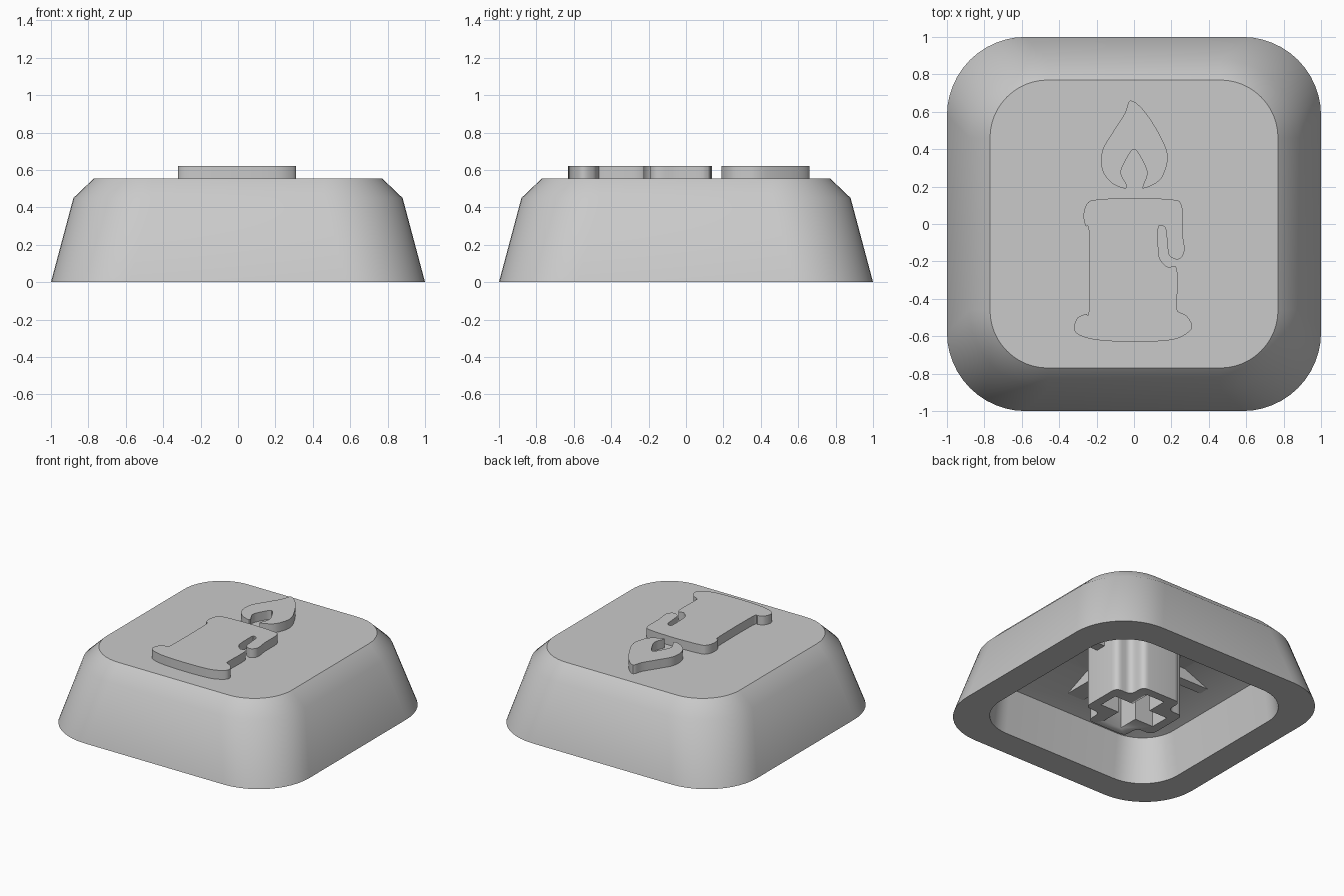
import bpy
import bmesh
from math import cos, sin, pi, radians
from mathutils import Vector

if "Cube" in bpy.data.objects:
    bpy.data.objects.remove(bpy.data.objects["Cube"], do_unlink=True)

GREY = (0.59, 0.59, 0.59, 1)
grey = bpy.data.materials.new("light grey plastic")
grey.use_nodes = True
grey.diffuse_color = GREY
grey.node_tree.nodes["Principled BSDF"].inputs["Base Color"].default_value = GREY


def rounded_square(half, radius, steps=12):
    """Corner arcs of a rounded square, counter-clockwise."""
    centre = half - radius
    points = []
    for quarter, (sx, sy) in enumerate([(1, 1), (-1, 1), (-1, -1), (1, -1)]):
        for step in range(steps + 1):
            a = (quarter + step / steps) * pi / 2
            points.append((sx * centre + radius * cos(a), sy * centre + radius * sin(a)))
    return points


def smooth_outline(points, steps=4):
    """Closed Catmull-Rom curve through points given in hundredths."""
    result = []
    count = len(points)
    for i in range(count):
        a, b, c, d = (points[(i + k) % count] for k in (-1, 0, 1, 2))
        for step in range(steps):
            t = step / steps
            result.append(tuple(
                (2 * q + (r - p) * t + (2 * p - 5 * q + 4 * r - s) * t ** 2
                 + (3 * q - p - 3 * r + s) * t ** 3) / 200
                for p, q, r, s in zip(a, b, c, d)))
    return result


def plus_outline(arm, half):
    """Plus sign with arms along x and y."""
    quarter = [(arm, -half), (arm, half), (half, half)]
    points = []
    for turn in range(4):
        points += quarter
        quarter = [(-y, x) for x, y in quarter]
    return points


def round_corners(points, size, steps=5):
    """Replace each corner by a short curve."""
    result = []
    for i, point in enumerate(points):
        p = Vector(point)
        start = p + (Vector(points[i - 1]) - p).normalized() * size
        end = p + (Vector(points[(i + 1) % len(points)]) - p).normalized() * size
        for step in range(steps + 1):
            t = step / steps
            result.append(tuple(start.lerp(p, t).lerp(p.lerp(end, t), t)))
    return result


def loft(name, sections, angle=40):
    """Skin (outline, height) sections and cap both ends."""
    bm = bmesh.new()
    rings = [[bm.verts.new((x, y, z)) for x, y in outline] for outline, z in sections]
    for low, high in zip(rings, rings[1:]):
        for i in range(len(low)):
            j = (i + 1) % len(low)
            bm.faces.new((low[i], low[j], high[j], high[i]))
    bm.faces.new(rings[0][::-1])
    bm.faces.new(rings[-1])
    bmesh.ops.recalc_face_normals(bm, faces=bm.faces)
    mesh = bpy.data.meshes.new(name)
    bm.to_mesh(mesh)
    bm.free()
    mesh.materials.append(grey)
    obj = bpy.data.objects.new(name, mesh)
    bpy.context.collection.objects.link(obj)
    bpy.ops.object.select_all(action="DESELECT")
    obj.select_set(True)
    bpy.context.view_layer.objects.active = obj
    bpy.ops.object.shade_smooth_by_angle(angle=radians(angle))
    return obj


def prism(name, outline, bottom, top):
    return loft(name, [(outline, bottom), (outline, top)])


# Hollow cap: from the sloping cavity ceiling, down around the rim, up to the top
TOP, CEILING = 0.555, 0.475
loft("cap_shell", [
    (rounded_square(0.42, 0.1), CEILING),
    (rounded_square(0.75, 0.27), 0.337),
    (rounded_square(0.79, 0.31), 0),
    (rounded_square(1, 0.42), 0),
    (rounded_square(0.88, 0.42), 0.45),
    (rounded_square(0.77, 0.31), TOP),
], angle=35)

# Raised candle with a dripping side and a wide foot
candle = [
    (-20, -62), (0, -63), (20, -62), (29, -58), (31, -54), (28, -49), (24, -47),
    (23, -44), (23, -24), (18, -23), (14, -19), (13, -13), (13, -2), (15, -1),
    (17, -3), (18, -13), (19, -17), (23, -19), (26, -17), (27, -13), (26, -5),
    (26, 6), (25, 11), (21, 13), (0, 14), (-20, 13), (-25, 11), (-27, 5),
    (-26, -1), (-24, -5), (-24, -45), (-26, -48), (-30, -50), (-32, -55), (-30, -59),
]
prism("candle_relief", smooth_outline(candle), TOP - 0.01, 0.622)

# Raised flame, open at its heart
flame = [
    (-2, 66), (5, 61), (13, 49), (18, 37), (16, 27), (12, 22), (5, 19), (5, 21),
    (7, 27), (5, 33), (0, 40), (-5, 33), (-7, 27), (-4, 21), (-5, 19),
    (-12, 22), (-17, 29), (-17, 39), (-12, 48), (-5, 59),
]
prism("flame_relief", smooth_outline(flame), TOP - 0.01, 0.622)

# Plus-shaped stem with a cross-shaped socket
stem = prism("stem", round_corners(plus_outline(0.295, 0.165), 0.05), 0, CEILING + 0.02)
cutter = prism("socket_cutter", plus_outline(0.23, 0.075), -0.1, CEILING)
cutter.hide_render = True
socket = stem.modifiers.new("socket", "BOOLEAN")
socket.operation = "DIFFERENCE"
socket.solver = "EXACT"
socket.object = cutter
bpy.context.view_layer.objects.active = stem
bpy.ops.object.modifier_apply(modifier=socket.name)
bpy.data.objects.remove(cutter, do_unlink=True)

# Stiffening ribs that run from the stem into the sloping ceiling
for name, dx, dy, half in [("left_rib", 1, 0, 0.04), ("right_rib", -1, 0, 0.04),
                           ("back_rib", 0, 1, 0.07), ("front_rib", 0, -1, 0.07)]:
    outline = [(dx * u - dy * v, dy * u + dx * v)
               for u, v in [(0.26, -half), (0.64, -half), (0.64, half), (0.26, half)]]
    prism(name, outline, 0.39, CEILING + 0.02)
